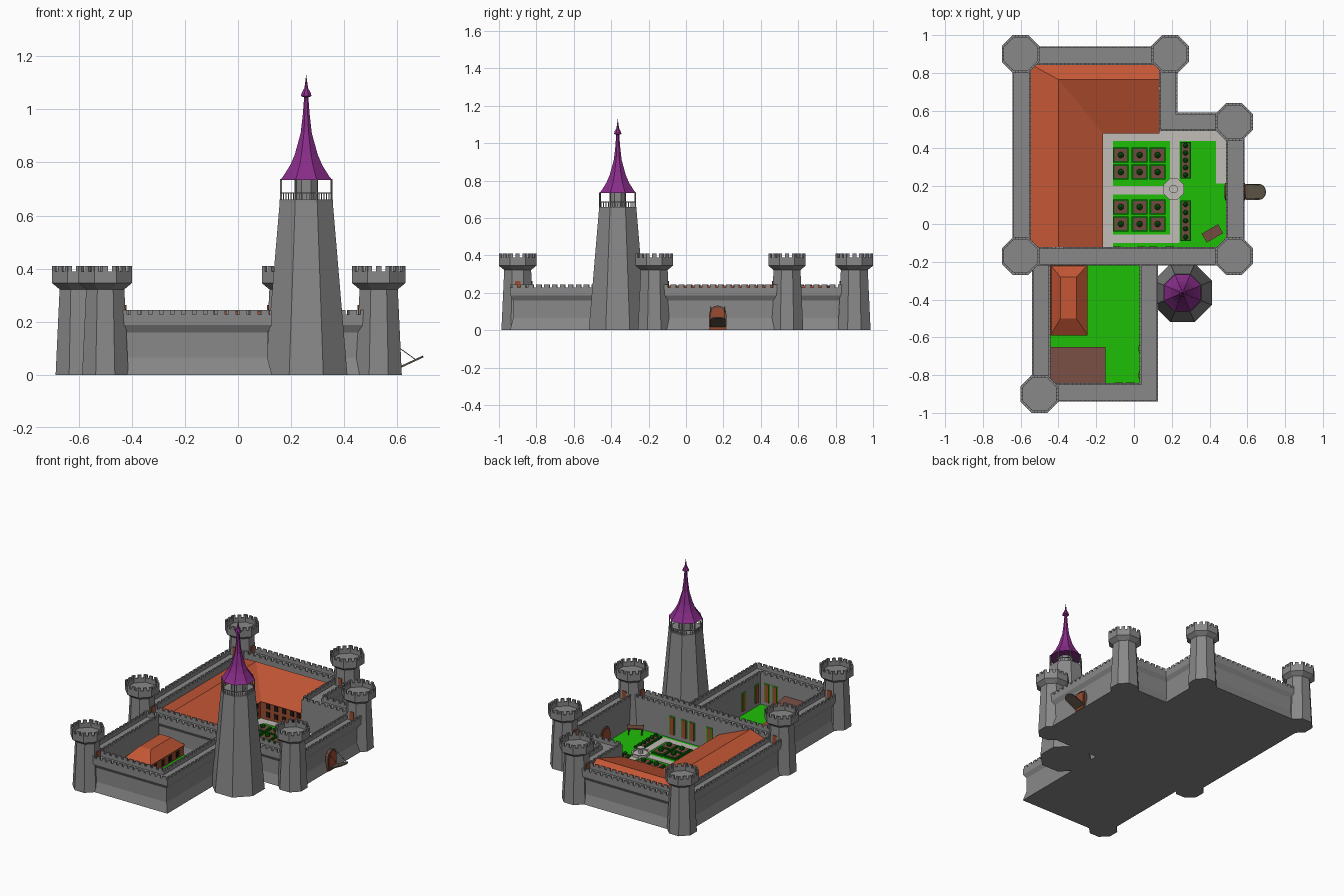
import bpy, bmesh, math
from mathutils import Matrix, Vector

if "Cube" in bpy.data.objects:
    bpy.data.objects.remove(bpy.data.objects["Cube"])


def mat(name, r, g, b):
    m = bpy.data.materials.new(name)
    m.diffuse_color = tuple(c ** 2.2 for c in (r, g, b)) + (1,)
    m.use_nodes = True
    m.node_tree.nodes["Principled BSDF"].inputs["Base Color"].default_value = m.diffuse_color
    return m


STONE = mat("grey stone", .53, .53, .53)
ROOF = mat("orange roof tile", .76, .34, .22)
PURPLE = mat("purple spire", .53, .19, .53)
GRASS = mat("grass green", .14, .74, .06)
LEAF = mat("dark leaf", .06, .38, .06)
WOOD = mat("brown wood", .45, .30, .26)
PALE = mat("pale paving", .75, .73, .71)
RUST = mat("rust plaster", .60, .30, .20)
PLANK = mat("dark plank", .36, .33, .28)
DARK = mat("dark window", .14, .11, .10)


def finish(name, bm, material, recalc=True):
    if recalc:
        bmesh.ops.recalc_face_normals(bm, faces=bm.faces)
    me = bpy.data.meshes.new(name)
    bm.to_mesh(me)
    bm.free()
    me.materials.append(material)
    ob = bpy.data.objects.new(name, me)
    bpy.context.collection.objects.link(ob)
    return ob


def add_box(bm, x0, x1, y0, y1, z0, z1, m=Matrix()):
    t = Matrix.Translation(((x0 + x1) / 2, (y0 + y1) / 2, (z0 + z1) / 2))
    s = Matrix.Diagonal((x1 - x0, y1 - y0, z1 - z0, 1))
    bmesh.ops.create_cube(bm, size=1, matrix=m @ t @ s)


def boxes(name, material, items, m=Matrix()):
    bm = bmesh.new()
    for b in items:
        add_box(bm, *b, m)
    return finish(name, bm, material)


def add_lathe(bm, prof, cx, cy, n=8):
    """Revolve (apothem, z) points into an n-sided solid with flats on the axes."""
    k = 1 / math.cos(math.pi / n)
    rings = []
    for r, z in prof:
        if r == 0:
            rings.append([bm.verts.new((cx, cy, z))] * n)
        else:
            rings.append([bm.verts.new((cx + r * k * math.cos((i + .5) * 2 * math.pi / n),
                                        cy + r * k * math.sin((i + .5) * 2 * math.pi / n), z)) for i in range(n)])
    for a, b in zip(rings, rings[1:]):
        for i in range(n):
            j = (i + 1) % n
            bm.faces.new(list(dict.fromkeys((a[i], a[j], b[j], b[i]))))
    for ring in (rings[0], rings[-1]):
        if ring[0] is not ring[1]:
            bm.faces.new(ring)


def lathe(name, material, prof, cx, cy, n=8):
    bm = bmesh.new()
    add_lathe(bm, prof, cx, cy, n)
    return finish(name, bm, material)


def prism(name, material, pts, depth, m):
    bm = bmesh.new()
    f = bm.faces.new([bm.verts.new((x, y, 0)) for x, y in pts])
    g = bmesh.ops.extrude_face_region(bm, geom=[f])["geom"]
    bmesh.ops.translate(bm, vec=(0, 0, depth), verts=[v for v in g if isinstance(v, bmesh.types.BMVert)])
    bm.transform(m)
    return finish(name, bm, material)


def arch(w, h, n=8):
    r = w / 2
    return [(-r, 0), (r, 0)] + [(r * math.cos(math.pi * i / n), h - r + r * math.sin(math.pi * i / n)) for i in range(n + 1)]


# ---- curtain walls: one section swept along mitred paths, outside on the right
def offset_path(pts, o, closed):
    out, n = [], len(pts)
    normal = lambda a, b: Vector((b.y - a.y, a.x - b.x)).normalized()
    for i, p in enumerate(pts):
        n0 = normal(pts[i - 1], p) if closed or i > 0 else None
        n1 = normal(p, pts[(i + 1) % n]) if closed or i < n - 1 else n0
        n0 = n0 or n1
        out.append(p + (n0 + n1) / (1 + n0.dot(n1)) * o)
    return out


SECTION = [(.051, 0), (.034, .065), (.034, .16), (.05, .187), (.05, .228), (.041, .228), (.041, .205),
           (-.038, .205), (-.038, .228), (-.047, .228), (-.047, 0)]


def curtain(name, coords, closed):
    pts = [Vector(c) for c in coords]
    bm = bmesh.new()
    lines = [[bm.verts.new((p.x, p.y, z)) for p in offset_path(pts, o, closed)] for o, z in SECTION]
    count = len(pts) if closed else len(pts) - 1
    for a, b in zip(lines, lines[1:] + lines[:1]):
        for i in range(count):
            j = (i + 1) % len(pts)
            bm.faces.new((a[i], a[j], b[j], b[i]))
    finish(name, bm, STONE)
    bm = bmesh.new()
    for o in (.0455, -.0425):
        line = offset_path(pts, o, closed)
        for i in range(count):
            a, d = line[i], line[(i + 1) % len(pts)] - line[i]
            k = round(d.length / .042)
            for s in range(k):
                c = a + d * ((s + .5) / k)
                m = Matrix.Translation((c.x, c.y, 0)) @ Matrix.Rotation(math.atan2(d.y, d.x), 4, 'Z')
                add_box(bm, -.014, .014, -.0045, .0045, .226, .244, m)
    finish(name + "_merlons", bm, STONE)


curtain("main_wall", [(-.593, -.17), (.535, -.17), (.535, .54), (.18, .54), (.18, .89), (-.593, .89)], True)
curtain("lower_wall", [(-.49, -.215), (-.49, -.89), (.077, -.89), (.077, -.215)], False)

# ---- corner towers with crenellated heads and doors to the wall walk
E, W, N, S = 0, 180, 90, 270
TOWERS = [(-.60, .90, (E, S)), (.19, .90, (W, S)), (.53, .54, (W, S)),
          (.53, -.17, (W, N)), (-.60, -.17, (E, N)), (-.50, -.90, (E, N))]
for i, (cx, cy, dirs) in enumerate(TOWERS):
    lathe(f"tower_{i}", STONE, [(.087, 0), (.072, .322), (.10, .345), (.10, .389), (.088, .389), (.088, .36), (0, .36)], cx, cy)
    bm, doors = bmesh.new(), bmesh.new()
    for k in range(8):
        m = Matrix.Translation((cx, cy, 0)) @ Matrix.Rotation(k * math.pi / 4, 4, 'Z')
        add_box(bm, .088, .10, -.011, .011, .387, .409, m)
        add_box(bm, .088, .10, -.0405, -.026, .387, .409, m)
        add_box(bm, .088, .10, .026, .0405, .387, .409, m)
    finish(f"tower_merlons_{i}", bm, STONE)
    for a in dirs:
        m = Matrix.Translation((cx, cy, 0)) @ Matrix.Rotation(math.radians(a), 4, 'Z')
        add_box(doors, .07, .080, -.015, .015, .205, .262, m)
    finish(f"tower_doors_{i}", doors, RUST)

# ---- great tower with open gallery and spire
GX, GY = .257, -.365
lathe("great_tower", STONE, [(.155, 0), (.10, .65), (.10, .66), (0, .66)], GX, GY)
lathe("gallery_core", STONE, [(.043, .655), (.043, .74)], GX, GY)
bm = bmesh.new()
for k in range(8):
    m = Matrix.Translation((GX, GY, 0)) @ Matrix.Rotation(k * math.pi / 4, 4, 'Z')
    add_box(bm, .093, .097, -.04, .04, .682, .687, m)
    for y in (-.026, -.013, 0, .013, .026):
        add_box(bm, .0935, .0965, y - .0012, y + .0012, .66, .684, m)
    add_box(bm, .092, .098, .036, .042, .66, .737, m)
finish("gallery_railing", bm, STONE)
lathe("spire", PURPLE, [(.098, .733), (.085, .75), (.06, .79), (.043, .83), (.021, .91), (.013, .98), (.008, 1.045),
                        (.02, 1.05), (.017, 1.062), (.007, 1.08), (0, 1.13)], GX, GY)

# ---- ground
boxes("base_slab", STONE, [(-.59, .53, -.17, .54, 0, .012), (-.59, .18, .54, .89, 0, .012), (-.49, .077, -.89, -.17, 0, .012)])
boxes("lawn", GRASS, [(-.55, .49, -.125, .495, .011, .02), (-.55, .135, .49, .845, .011, .02), (-.445, .032, -.845, -.215, .011, .02)])
boxes("paths", PALE, [(-.17, -.11, -.123, .49, .015, .023), (-.11, .485, .44, .494, .015, .0232), (.435, .488, .215, .44, .015, .023),
                      (.19, .24, -.1, .44, .015, .023), (-.11, .19, .155, .20, .015, .023), (-.11, .24, -.1, -.055, .015, .0232)])

# ---- great hall: L-shaped body, ridge roof, windows
boxes("hall_walls", RUST, [(-.546, -.178, -.122, .845, .015, .142), (-.30, .134, .493, .845, .015, .142)])
V = [(-.40, -.122, .24), (-.40, .765, .24), (.134, .765, .24), (-.547, -.122, .19), (-.547, .845, .19), (.134, .845, .19),
     (-.163, -.122, .14), (-.163, .48, .14), (.134, .48, .14)]
bm = bmesh.new()
vs = [bm.verts.new(v) for v in V]
for f in ((3, 0, 1, 4), (4, 1, 2, 5), (0, 6, 7, 1), (1, 7, 8, 2)):
    bm.faces.new([vs[i] for i in f])
finish("hall_roof", bm, ROOF, False)
wins = [(-.178, -.175, y - .014, y + .014, z, z + .035) for y in [-.07 + .075 * i for i in range(8)] for z in (.04, .095)]
wins += [(x - .014, x + .014, .49, .493, z, z + .035) for x in (-.12, -.06, 0, .06, .11) for z in (.04, .095)]
boxes("hall_windows", DARK, wins)

# ---- lower yard: hipped house and lean-to stable
boxes("house_walls", RUST, [(-.44, -.257, -.58, -.217, .015, .095)])
bm = bmesh.new()
lo = [bm.verts.new((x, y, .09)) for x, y in ((-.442, -.59), (-.245, -.59), (-.245, -.217), (-.442, -.217))]
hi = [bm.verts.new((x, y, .15)) for x, y in ((-.39, -.50), (-.305, -.50), (-.305, -.28), (-.39, -.28))]
for i in range(4):
    j = (i + 1) % 4
    bm.faces.new((lo[i], lo[j], hi[j], hi[i]))
bm.faces.new(hi)
bm.faces.new(lo)
finish("house_roof", bm, ROOF)
boxes("house_windows", DARK, [(-.257, -.254, y - .016, y + .016, .03, .07) for y in (-.28, -.36, -.44, -.52)])
prism("stable_roof", WOOD, [(-.842, .115), (-.65, .085), (-.65, .093), (-.842, .123)], .29,
      Matrix.Translation((-.442, 0, 0)) @ Matrix(((0, 0, 1, 0), (1, 0, 0, 0), (0, 1, 0, 0), (0, 0, 0, 1))))
boxes("stable_posts", WOOD, [(x, x + .01, -.665, -.655, .02, .088) for x in (-.435, -.345, -.255, -.165)])

# ---- wall hangings: rust cloth on a green backing
green, cloth = [], []
for x in (-.09, .04, .10, .19):
    green.append((x - .022, x + .022, -.123, -.119, .05, .17))
    cloth.append((x - .015, x + .015, -.123, -.117, .045, .165))
for y in (-.80, -.66):
    green.append((.026, .030, y - .022, y + .022, .05, .17))
    cloth.append((.024, .030, y - .015, y + .015, .045, .165))
for x in (-.08, -.02):
    green.append((x - .022, x + .022, -.843, -.839, .05, .17))
    cloth.append((x - .015, x + .015, -.843, -.837, .045, .165))
boxes("hanging_backs", GRASS, green)
boxes("hangings", RUST, cloth)

# ---- garden beds, bushes, fountain, table
hedge, soil, bush = [], [], bmesh.new()


def bed(x0, x1, y0, y1):
    hedge.append((x0, x1, y0, y1, .018, .032))
    soil.append((x0 + .009, x1 - .009, y0 + .009, y1 - .009, .02, .034))


def add_bush(x, y, r):
    bmesh.ops.create_icosphere(bush, subdivisions=1, radius=r, matrix=Matrix.Translation((x, y, .035 + r * .5)))


for x in (-.07, .03, .125):
    for y in (.365, .275, .09, 0):
        bed(x - .042, x + .042, y - .04, y + .04)
        add_bush(x, y, .018)
for y0, y1 in ((.24, .435), (-.09, .125)):
    bed(.245, .302, y0, y1)
    for k in range(5):
        add_bush(.273, y0 + (y1 - y0) * (k + .5) / 5, .015)
boxes("bed_hedges", LEAF, hedge)
boxes("bed_soil", WOOD, soil)
finish("bushes", bush, LEAF)
lathe("fountain", PALE, [(.055, .015), (.055, .04), (.045, .04), (.045, .033), (.014, .033), (.01, .06),
                         (.022, .068), (.022, .072), (0, .072)], .21, .185)
tm = Matrix.Translation((.415, -.05, 0)) @ Matrix.Rotation(math.radians(30), 4, 'Z')
boxes("garden_table", WOOD, [(-.05, .05, -.027, .027, .058, .066)] +
      [(x, x + .008, y, y + .008, .018, .06) for x in (-.045, .037) for y in (-.024, .016)], tm)

# ---- gate, drawbridge and chains on the right wall
GATE = .17
stand = Matrix(((0, 0, 1, 0), (1, 0, 0, GATE), (0, 1, 0, 0), (0, 0, 0, 1)))
prism("gate_frame", WOOD, arch(.092, .132), .106, Matrix.Translation((.482, 0, 0)) @ stand)
prism("gate_door", RUST, arch(.072, .12), .114, Matrix.Translation((.478, 0, 0)) @ stand)
tilt = Matrix.Translation((.592, GATE, .016)) @ Matrix.Rotation(-math.radians(25), 4, 'Y')
flat = Matrix(((0, 1, 0, 0), (1, 0, 0, 0), (0, 0, 1, 0), (0, 0, 0, 1)))
prism("drawbridge", PLANK, arch(.085, .118), .007, tilt @ flat)
bm = bmesh.new()
a, b = Vector((.575, 0, .125)), Vector((.672, 0, .055))
for y in (GATE - .037, GATE + .037):
    d = b - a
    m = Matrix.Translation((a + b) / 2 + Vector((0, y, 0))) @ d.to_track_quat('Z', 'Y').to_matrix().to_4x4()
    bmesh.ops.create_cone(bm, cap_ends=True, segments=6, radius1=.0015, radius2=.0015, depth=d.length, matrix=m)
finish("drawbridge_chains", bm, PLANK)
